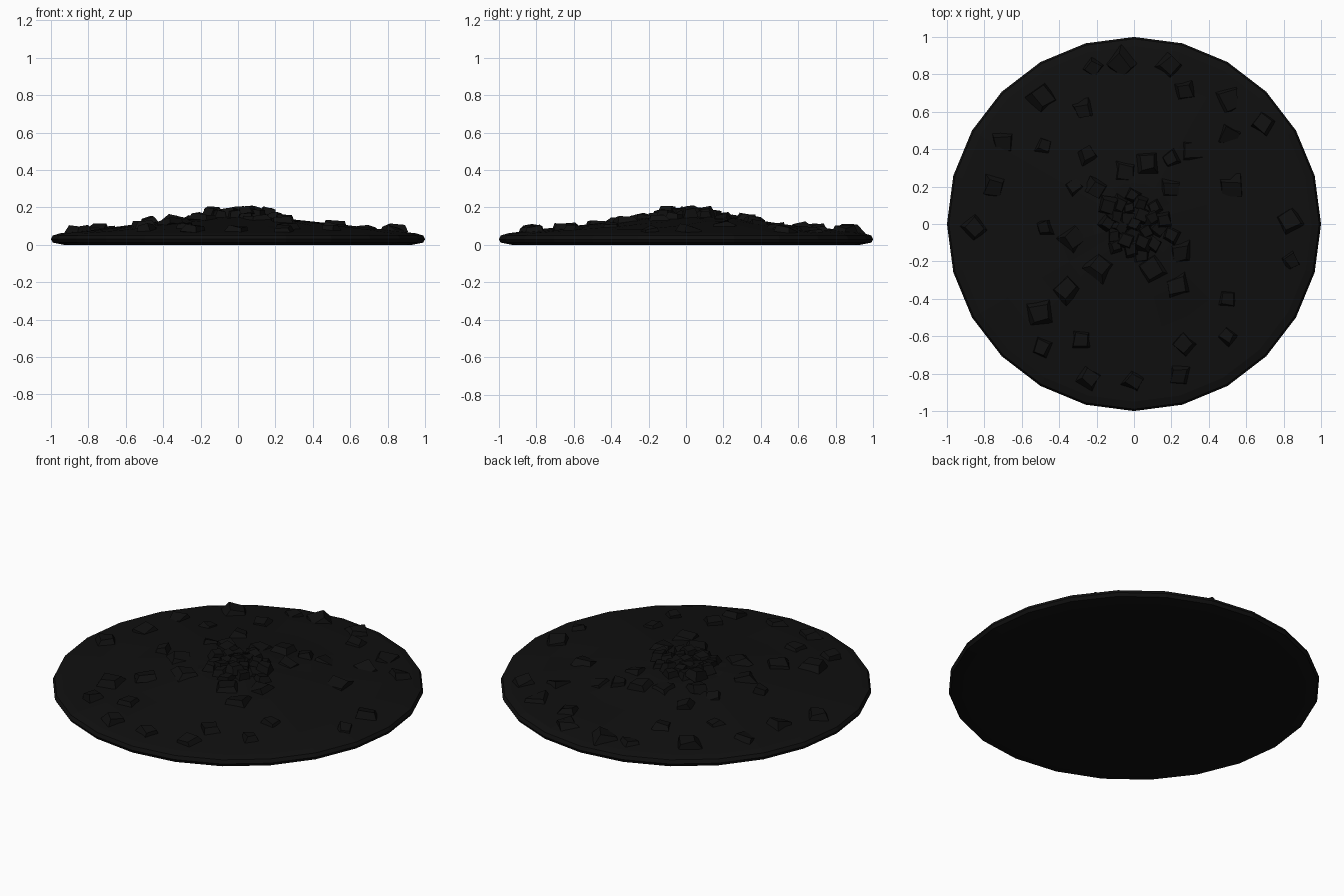
import bpy, bmesh, math, random
from mathutils import Vector, Euler

if "Cube" in bpy.data.objects:
    bpy.data.objects.remove(bpy.data.objects["Cube"])

random.seed(4)
SIDES = 24

mat = bpy.data.materials.new("charcoal")
mat.diffuse_color = (0.005, 0.005, 0.005, 1)
mat.use_nodes = True
mat.node_tree.nodes["Principled BSDF"].inputs["Base Color"].default_value = mat.diffuse_color

# radius, height from the bottom edge, round the rim, up the mound
PROFILE = [(0.93, 0), (0.99, 0.012), (1.0, 0.03), (0.99, 0.05), (0.95, 0.062),
           (0.78, 0.082), (0.57, 0.104), (0.4, 0.125), (0.22, 0.145)]
PEAK = 0.16


def finish(bm, name):
    bmesh.ops.recalc_face_normals(bm, faces=bm.faces)
    me = bpy.data.meshes.new(name)
    bm.to_mesh(me)
    bm.free()
    me.materials.append(mat)
    ob = bpy.data.objects.new(name, me)
    bpy.context.collection.objects.link(ob)
    return ob


def ground_height(r):
    pts = PROFILE[4:] + [(0, PEAK)]
    for (r1, z1), (r0, z0) in zip(pts, pts[1:]):
        if r0 <= r <= r1:
            return z0 + (z1 - z0) * (r - r0) / (r1 - r0)
    return 0.055


# ash mound: low 24-sided disc, slightly uneven on top
bm = bmesh.new()
rings = []
for i, (r, z) in enumerate(PROFILE):
    ring = []
    for k in range(SIDES):
        a = 2 * math.pi * k / SIDES
        dz = random.uniform(-0.004, 0.004) if i > 4 else 0
        ring.append(bm.verts.new((r * math.cos(a), r * math.sin(a), z + dz)))
    rings.append(ring)
for lo, hi in zip(rings, rings[1:]):
    for k in range(SIDES):
        n = (k + 1) % SIDES
        bm.faces.new((lo[k], lo[n], hi[n], hi[k]))
bm.faces.new(rings[0][::-1])
top = bm.verts.new((0, 0, PEAK))
for k in range(SIDES):
    bm.faces.new((rings[-1][k], rings[-1][(k + 1) % SIDES], top))
finish(bm, "ash_mound")


def add_chunk(bm, x, y, size, rise):
    """Tapered, jittered block half sunk in the mound."""
    z = ground_height(math.hypot(x, y))
    verts = bmesh.ops.create_cube(bm, size=1)["verts"]
    rot = Euler((random.uniform(-.25, .25), random.uniform(-.25, .25),
                 random.uniform(0, math.pi))).to_matrix()
    for v in verts:
        taper = 0.72 if v.co.z > 0 else 1.1
        p = Vector((v.co.x * size * taper, v.co.y * size * taper, v.co.z * 0.05))
        p += Vector([random.uniform(-.1, .1) * size for _ in range(3)])
        v.co = rot @ p
    shift = z + rise - max(v.co.z for v in verts)
    for v in verts:
        v.co += Vector((x, y, shift))
        v.co.z = max(v.co.z, 0.01)


# scattered coals
SPOTS = [(-.22, .84), (-.07, .85), (.19, .84), (-.49, .68), (-.27, .61), (.27, .71),
         (.51, .66), (.69, .54), (-.7, .43), (-.48, .42), (-.25, .37), (.2, .35),
         (.31, .39), (.51, .47), (-.05, .28), (-.32, .2), (-.2, .19), (.07, .33),
         (.19, .19), (.52, .19), (-.75, .2), (-.85, -.02), (-.48, -.02), (-.32, -.08),
         (-.18, -.22), (-.36, -.35), (-.5, -.47), (-.49, -.66), (-.28, -.62),
         (-.24, -.82), (0, -.84), (.24, -.81), (.27, -.64), (.5, -.6), (.5, -.4),
         (.23, -.33), (.1, -.24), (.25, -.15), (.84, -.2), (.2, -.06), (.83, .02)]
bm = bmesh.new()
for x, y in SPOTS:
    add_chunk(bm, x, y, random.uniform(0.08, 0.125), random.uniform(0.022, 0.042))
finish(bm, "scattered_coals")

# heap of smaller coals around the centre
bm = bmesh.new()
for i in range(24):
    a = i * 2.4
    r = 0.035 * math.sqrt(i)
    add_chunk(bm, r * math.cos(a), r * math.sin(a), random.uniform(0.06, 0.085),
              random.uniform(0.025, 0.058))
finish(bm, "centre_coals")
